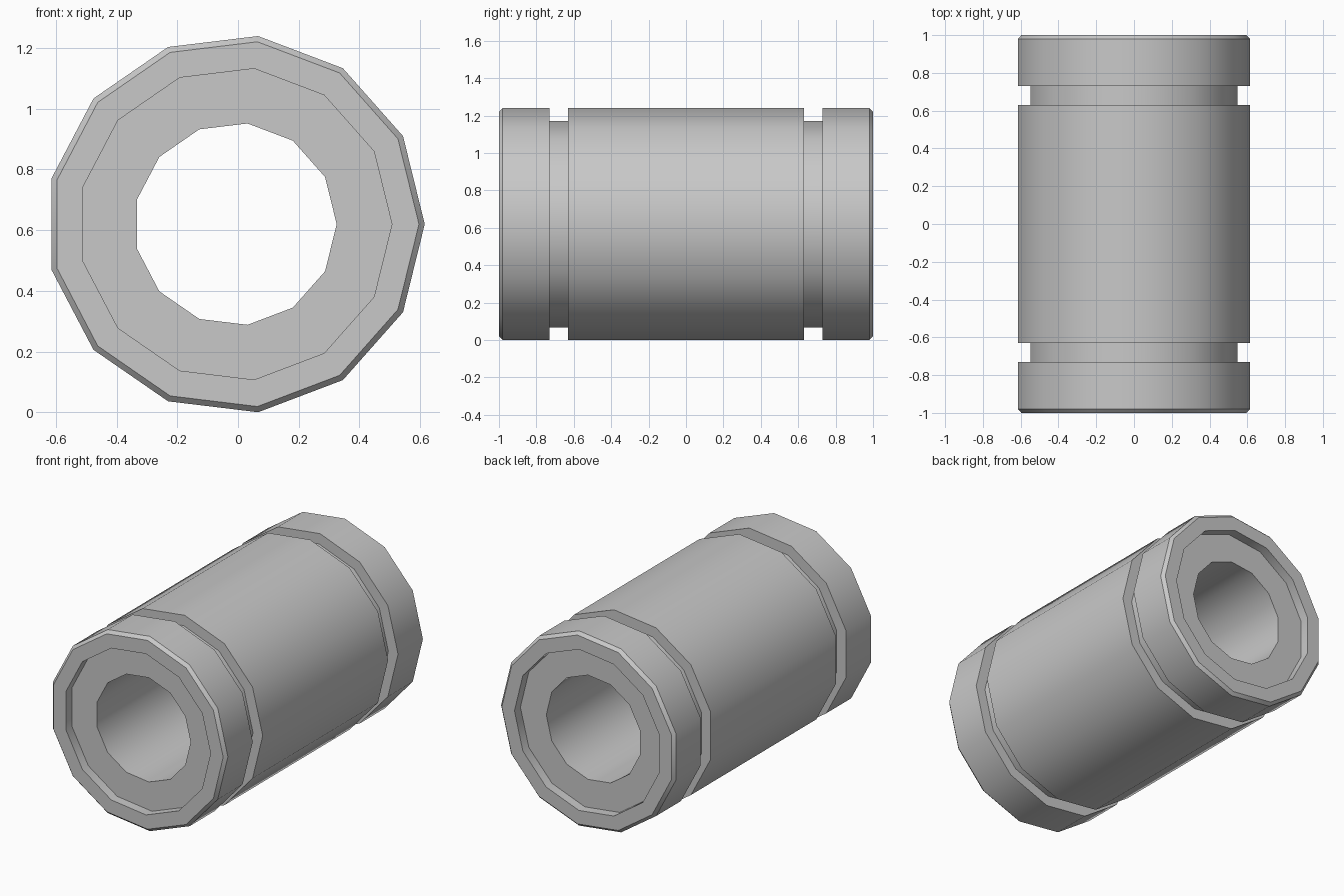
import bpy
import bmesh
from math import pi, radians
from mathutils import Vector

cube = bpy.data.objects.get("Cube")
if cube:
    bpy.data.objects.remove(cube, do_unlink=True)

SIDES = 13
CENTER = Vector((-0.009, 0, 0.62))

# Radii of the sleeve
OUTER, CHAMFER, GROOVE, RECESS, BORE = 0.624, 0.605, 0.556, 0.516, 0.334

# Half profile as (radius, distance along y), from the bore out to the middle
half = [
    (BORE, 0.94),        # bore mouth
    (RECESS, 0.94),      # recessed end face
    (RECESS, 1.0),       # recess rim
    (CHAMFER, 1.0),      # end ring
    (OUTER, 0.98),       # chamfer
    (OUTER, 0.73),       # end collar
    (GROOVE, 0.73),      # retaining groove
    (GROOVE, 0.63),
    (OUTER, 0.63),       # main body
]
profile = half + [(r, -y) for r, y in reversed(half)]

# Grey metal
metal = bpy.data.materials.new("grey metal")
metal.use_nodes = True
grey = (0.58, 0.58, 0.58, 1)
metal.diffuse_color = grey
for node in metal.node_tree.nodes:
    if node.type == "BSDF_PRINCIPLED":
        node.inputs["Base Color"].default_value = grey

# Turn the closed profile around the y axis
bm = bmesh.new()
verts = [bm.verts.new(CENTER + Vector((r, y, 0))) for r, y in profile]
edges = [bm.edges.new((v, verts[i - 1])) for i, v in enumerate(verts)]
bmesh.ops.spin(bm, geom=verts + edges, cent=CENTER, axis=(0, 1, 0),
               angle=2 * pi, steps=SIDES)
bmesh.ops.remove_doubles(bm, verts=bm.verts[:], dist=0.0005)
bmesh.ops.recalc_face_normals(bm, faces=bm.faces[:])

mesh = bpy.data.meshes.new("bearing_sleeve")
bm.to_mesh(mesh)
bm.free()
mesh.materials.append(metal)
sleeve = bpy.data.objects.new("bearing_sleeve", mesh)
bpy.context.collection.objects.link(sleeve)

# Smooth around the barrel, sharp at every step
bpy.ops.object.select_all(action="DESELECT")
sleeve.select_set(True)
bpy.context.view_layer.objects.active = sleeve
bpy.ops.object.shade_smooth_by_angle(angle=radians(30))
